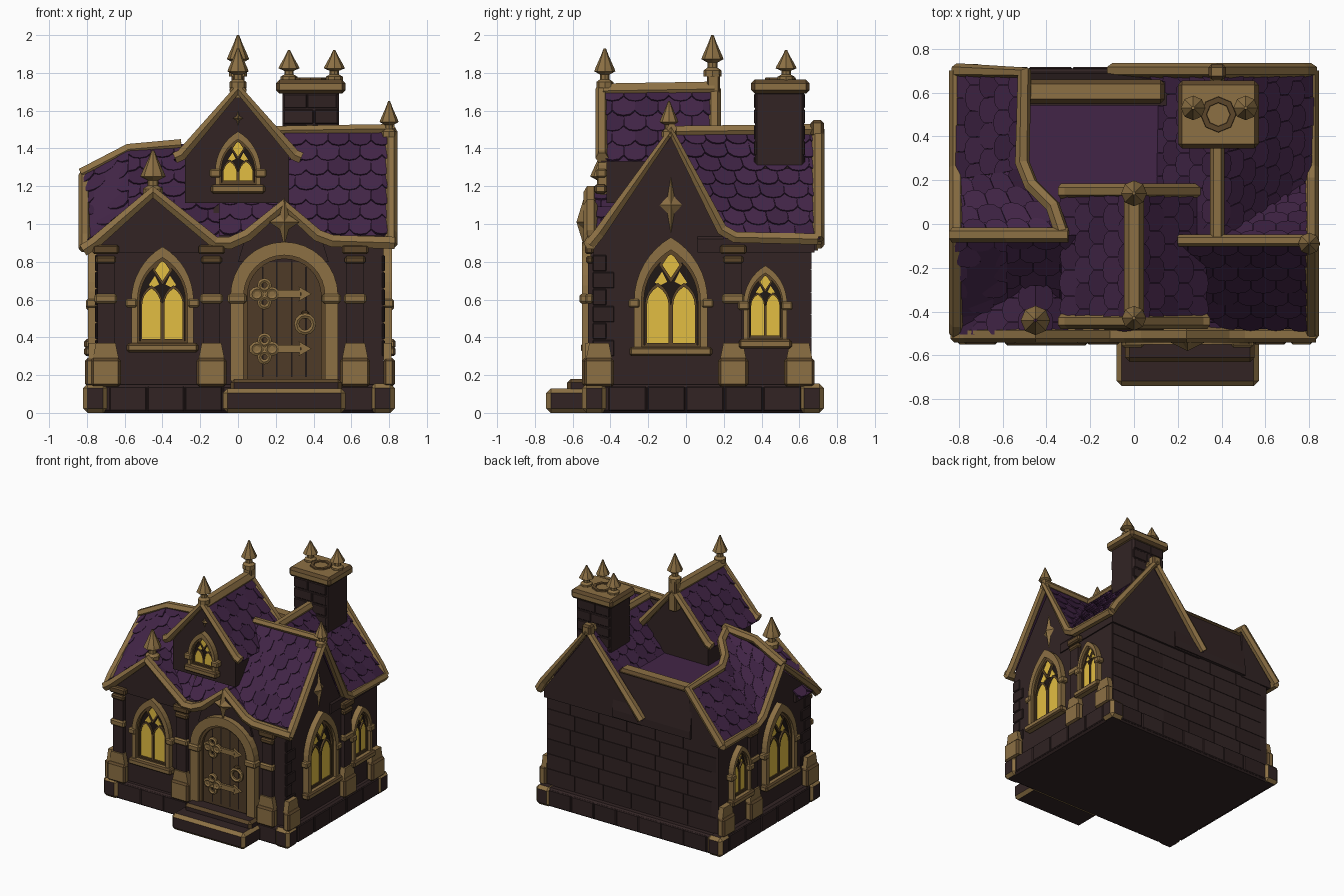
import bpy, bmesh, math, random
from mathutils import Vector as V

if "Cube" in bpy.data.objects:
    bpy.data.objects.remove(bpy.data.objects["Cube"])
random.seed(4)

def mat(name, r, g, b):
    m = bpy.data.materials.new(name)
    m.diffuse_color = [((c / 255 + .055) / 1.055) ** 2.4 for c in (r, g, b)] + [1]
    m.use_nodes = True
    m.node_tree.nodes["Principled BSDF"].inputs["Base Color"].default_value = m.diffuse_color
    return m
TAN, DTAN = mat("tan_stone", 140, 112, 68), mat("worn_tan", 92, 70, 42)
PUR, DPUR = mat("purple_tile", 66, 37, 71), mat("dark_purple_tile", 60, 33, 65)
BRN, DBRN = mat("brown_wall", 50, 36, 36), mat("dark_brown_wall", 46, 33, 33)
YEL, WOOD, BLK = mat("window_yellow", 226, 189, 66), mat("door_wood", 78, 59, 39), mat("dark_gap", 32, 24, 22)

def mesh(name, verts, faces, mats, idx=None, bevel=0):
    me = bpy.data.meshes.new(name)
    me.from_pydata([tuple(v) for v in verts], [], faces)
    for m in mats:
        me.materials.append(m)
    if idx:
        me.polygons.foreach_set("material_index", idx)
    bm = bmesh.new(); bm.from_mesh(me)
    bmesh.ops.recalc_face_normals(bm, faces=bm.faces)
    bm.to_mesh(me); bm.free()
    ob = bpy.data.objects.new(name, me)
    bpy.context.collection.objects.link(ob)
    if bevel:
        b = ob.modifiers.new("bevel", 'BEVEL')
        b.width, b.segments, b.limit_method = bevel, 1, 'ANGLE'
        b.material = len(mats) - 1
    return ob

# wall frames: (along, up, outward) -> world
FRONT = lambda u, w, d: (u, -.49 - d, w)
RIGHT = lambda u, w, d: (.77 + d, u, w)
LEFT = lambda u, w, d: (-.75 - d, u, w)
BACK = lambda u, w, d: (u, .66 + d, w)
DORMER = lambda u, w, d: (u, -.42 - d, w)

def prism(name, f, pts, d0, d1, *mats, bevel=0):
    n = len(pts)
    vs = [f(u, w, d) for d in (d0, d1) for u, w in pts]
    fs = [tuple(range(n)), tuple(range(n, 2 * n))] + [(i, (i + 1) % n, n + (i + 1) % n, n + i) for i in range(n)]
    return mesh(name, vs, fs, mats, bevel=bevel)

def fbox(name, f, u0, u1, w0, w1, d0, d1, *mats, bevel=0):
    return prism(name, f, [(u0, w0), (u1, w0), (u1, w1), (u0, w1)], d0, d1, *mats, bevel=bevel)

def box(name, x0, x1, y0, y1, z0, z1, *mats, bevel=0):
    return fbox(name, lambda u, w, d: (u, d, w), x0, x1, z0, z1, y0, y1, *mats, bevel=bevel)

def ring(name, f, outer, inner, d0, d1, m):
    n = len(outer)
    vs = [f(u, w, d) for loop, d in ((outer, d0), (outer, d1), (inner, d1), (inner, d0)) for u, w in loop]
    fs = [(k * n + i, k * n + (i + 1) % n, (k + 1) % 4 * n + (i + 1) % n, (k + 1) % 4 * n + i)
          for k in range(4) for i in range(n)]
    return mesh(name, vs, fs, [m])

def arch(c, h, z0, zs, pointed=True, n=8):
    if pointed:  # two arcs, each centred on the opposite springer
        right = [(c - h + 2 * h * math.cos(a), zs + 2 * h * math.sin(a)) for a in (i / n * math.pi / 3 for i in range(n + 1))]
    else:
        right = [(c + h * math.cos(a), zs + h * math.sin(a)) for a in (i / n * math.pi / 2 for i in range(n + 1))]
    left = [(2 * c - u, w) for u, w in right[-2::-1]]
    return [(c + h, z0)] + right + left + [(c - h, z0)]

def beam(name, pts, r=.034, m=TAN, cyclic=False):
    cu = bpy.data.curves.new(name, 'CURVE')
    cu.dimensions, cu.bevel_depth, cu.bevel_resolution, cu.use_fill_caps = '3D', r, 1, True
    sp = cu.splines.new('POLY')
    sp.points.add(len(pts) - 1)
    for p, q in zip(sp.points, pts):
        p.co = (*q, 1)
    sp.use_cyclic_u = cyclic
    tmp = bpy.data.objects.new("tmp", cu)
    bpy.context.collection.objects.link(tmp)
    me = bpy.data.meshes.new_from_object(tmp.evaluated_get(bpy.context.evaluated_depsgraph_get()))
    bpy.data.objects.remove(tmp)
    me.materials.clear(); me.materials.append(m)
    for p in me.polygons:
        p.use_smooth = False
    ob = bpy.data.objects.new(name, me)
    bpy.context.collection.objects.link(ob)

def tiles(name, a, b, c, d):
    """Roof slope a-b (eave) to d-c (top), covered in rounded shingles."""
    a, b, c, d = map(V, (a, b, c, d))
    n = (b - a).cross(d - a).normalized()
    n = n if n.z > 0 else -n
    vs, fs, idx = [a, b, c, d], [(0, 1, 2, 3)], [0]
    at = lambda u, v: (a.lerp(b, u)).lerp(d.lerp(c, u), v)
    rows = max(2, round(((d - a).length + (c - b).length) / 2 / .095))
    shape = [(-.5, 1.2), (-.5, .35), (-.3, .08), (0, 0), (.3, .08), (.5, .35), (.5, 1.2)]
    for r in range(rows):
        cols = max(1, round((at(1, r / rows) - at(0, r / rows)).length / .115))
        for k in range(cols + r % 2):
            cu, lift, s = k + (.5 if r % 2 == 0 else 0), random.uniform(.009, .015), len(vs)
            for h in (1, 0):
                for x, y in shape:
                    u = min(1, max(0, (cu + x * .98) / cols))
                    vs.append(at(u, min(1, (r + y) / rows)) + n * h * (lift if y < 1 else .003))
            fs.append(tuple(range(s, s + 7)))
            fs += [(s + i, s + i + 1, s + i + 8, s + i + 7) for i in range(6)]
            idx += [random.choice((0, 0, 1))] * 7
    mesh(name, vs, fs, [PUR, DPUR], idx)

def lathe(name, x, y, z0, h, prof, m, sides=8):
    vs = [(x + r * math.cos(2 * math.pi * i / sides), y + r * math.sin(2 * math.pi * i / sides), z0 + h * t)
          for r, t in prof for i in range(sides)]
    fs = [(k * sides + i, k * sides + (i + 1) % sides, (k + 1) * sides + (i + 1) % sides, (k + 1) * sides + i)
          for k in range(len(prof) - 1) for i in range(sides)]
    return mesh(name, vs, fs + [tuple(range(sides))], [m])

def finial(name, x, y, z0, z1, s=1):
    prof = [(.045, 0), (.045, .15), (.025, .22), (.025, .34), (.056, .42), (.05, .5), (.022, .8), (.006, 1)]
    lathe(name, x, y, z0, z1 - z0, [(r * s, t) for r, t in prof], TAN)

def star(name, f, u, w, ru, rw, d, m=TAN):
    pts = []
    for i in range(8):
        k, t = (1 if i % 2 == 0 else .42), i * math.pi / 4
        pts.append((u + ru * k * math.cos(t), w + rw * k * math.sin(t)))
    vs = [f(*p, 0) for p in pts] + [f(u, w, d)]
    mesh(name, vs, [(i, (i + 1) % 8, 8) for i in range(8)], [m])

def window(name, f, c, h, z0, top):
    zs = top - h * math.sqrt(3)
    ring(name + "_frame", f, arch(c, h, z0, zs), arch(c, h * .8, z0 + .03, zs), -.02, .045, TAN)
    ring(name + "_inner_frame", f, arch(c, h * .82, z0 + .02, zs), arch(c, h * .73, z0 + .04, zs), -.02, .025, DTAN)
    prism(name + "_backing", f, arch(c, h * .78, z0 + .02, zs), -.02, .006, BLK)
    for s in (-1, 1):  # twin lancets
        lc, lh, lz = c + s * h * .355, h * .3, zs - h * .12
        prism(name + "_pane", f, arch(lc, lh, z0 + .045, lz, n=4), 0, .012, YEL)
        ring(name + "_tracery", f, arch(lc, lh * 1.18, z0 + .035, lz, n=4), arch(lc, lh * .98, z0 + .05, lz, n=4), 0, .02, DTAN)
        side = [(c + s * h * a, zs + h * b) for a, b in ((.1, .52), (.3, .42), (.44, .5), (.24, .8))]
        prism(name + "_side_light", f, side, 0, .012, YEL)
        fbox(name + "_impost", f, c + s * h - .03, c + s * h + .03, zs - .035, zs + .01, 0, .055, TAN, bevel=.008)
    dia = lambda k: [(c + x * h * k, zs + h * (.98 + y * k)) for x, y in ((0, -.36), (.24, 0), (0, .36), (-.24, 0))]
    prism(name + "_top_light", f, dia(1), 0, .014, YEL)
    ring(name + "_top_tracery", f, dia(1.35), dia(.98), 0, .022, DTAN)
    fbox(name + "_sill", f, c - h - .025, c + h + .025, z0 - .02, z0 + .03, 0, .065, TAN, DTAN, bevel=.012)

def pilaster(name, f, u, full=True):
    fbox(name + "_foot", f, u - .08, u + .08, .14, .29, 0, .06, TAN, DTAN, bevel=.014)
    prism(name + "_taper", f, [(u - .07, .28), (u + .07, .28), (u + .052, .37), (u - .052, .37)], 0, .042, TAN)
    if full:
        fbox(name + "_shaft", f, u - .045, u + .045, .36, .82, 0, .03, BRN)
        fbox(name + "_band", f, u - .06, u + .06, .58, .63, 0, .045, TAN, bevel=.01)
        fbox(name + "_neck", f, u - .055, u + .055, .79, .83, 0, .04, DTAN, bevel=.01)
        fbox(name + "_capital", f, u - .07, u + .07, .84, .89, 0, .045, DTAN, bevel=.01)

# plinth, corner stones and steps
box("plinth", -.8, .81, -.53, .71, 0, .15, BRN, bevel=.015)
for x in (-.755, .765):
    for y in (-.485, .665):
        box("plinth_corner", x - .065, x + .065, y - .065, y + .065, 0, .155, BRN, TAN, bevel=.024)
for i in range(7):
    x = -.68 + i * .2
    for y in (-.53, .71):
        box("plinth_block", x, x + .196, y - .007, y + .007, .01, .14, random.choice((BRN, DBRN)), bevel=.006)
for i in range(5):
    y = -.41 + i * .205
    for x in (-.805, .815):
        box("plinth_side_block", x - .007, x + .007, y, y + .2, .01, .14, random.choice((BRN, DBRN)), bevel=.006)
box("lower_step", -.08, .57, -.74, -.5, 0, .13, BRN, TAN, bevel=.024)
box("upper_step", -.04, .55, -.63, -.5, .1, .18, BRN, DTAN, bevel=.02)

# walls and gables
box("walls", -.75, .77, -.49, .66, .1, .9, BRN)
prism("right_gable", RIGHT, [(-.49, .85), (.2, .85), (.2, .92), (-.08, 1.46), (-.49, .9)], -.9, 0, BRN)
prism("left_gable", LEFT, [(-.49, .85), (.2, .85), (.2, .9), (-.05, 1.24), (-.49, .88)], -.35, 0, BRN)
prism("back_gable", BACK, [(-.08, .85), (.78, .85), (.78, .92), (.38, 1.47), (-.08, .91)], -.6, .02, BRN)
prism("left_back_half_gable", BACK, [(-.78, .85), (-.5, .85), (-.5, 1.24), (-.78, .9)], -.5, .01, BRN)
prism("front_left_gable", FRONT, [(-.77, .85), (-.13, .85), (-.13, .9), (-.45, 1.16), (-.77, .9)], -.2, .01, BRN)
prism("door_gable", FRONT, [(.0, .8), (.48, .8), (.45, .9), (.24, 1.07), (.03, .9)], -.2, .015, BRN)
for r in range(6):  # stone courses on the back wall
    for k in range(6):
        x = -.73 + k * .25 + (r % 2) * .04
        fbox("back_course", BACK, x, min(x + .245, .765), .16 + r * .12, .277 + r * .12, 0, .005, random.choice((BRN, BRN, DBRN)))
for x in (-.75, .77):  # corner quoins
    for r in range(6):
        box("quoin", x - .008, x + .008, -.496, -.38 - r % 2 * .04, .3 + r * .09, .385 + r * .09, DBRN, bevel=.005)

# flat roof behind the ridge with its parapet
box("flat_roof", -.52, .3, -.05, .6, .85, 1.17, PUR)
prism("parapet", RIGHT, [(.69, .86), (.69, .92), (.65, 1.22), (.54, 1.22), (.54, .86)], -1.29, -.6, BRN)
box("parapet_cap", -.52, .14, .55, .66, 1.2, 1.245, TAN, DTAN, bevel=.02)
mesh("curved_roof_wall", [(-.3, -.05, 1.42), (-.5, .25, 1.27), (-.5, .25, 1.1), (-.3, -.05, 1.1)], [(0, 1, 2, 3)], [BRN])

# shingled slopes
tiles("front_slope_right", (-.1, -.48, .94), (.82, -.48, .94), (.82, -.08, 1.49), (-.1, -.08, 1.49))
tiles("front_slope_left", (-.58, -.47, .93), (-.1, -.47, .93), (-.1, -.05, 1.43), (-.58, -.05, 1.41))
tiles("front_slope_left_end", (-.82, -.47, .91), (-.58, -.47, .93), (-.58, -.05, 1.41), (-.82, -.05, 1.27))
tiles("right_gable_back_slope", (.81, .22, .92), (.38, .22, .92), (.38, -.08, 1.49), (.81, -.08, 1.49))
tiles("east_slope", (.83, .2, .92), (.83, .71, .92), (.38, .71, 1.49), (.38, -.08, 1.49))
tiles("west_slope", (-.1, .7, .9), (-.1, -.05, .9), (.38, -.05, 1.49), (.38, .7, 1.49))
tiles("left_west_slope", (-.83, .7, .88), (-.83, .2, .88), (-.5, .25, 1.27), (-.5, .69, 1.25))
tiles("left_gable_back_slope", (-.82, .2, .89), (-.5, .25, 1.27), (-.3, -.05, 1.43), (-.82, -.05, 1.26))
for c, h, z0, z1 in ((-.45, .36, .89, 1.18), (.24, .23, .9, 1.09)):
    for s in (-1, 1):
        tiles("front_gable_slope", (c + s * h, -.505, z0), (c + s * h, -.28, z0), (c, -.28, z1), (c, -.505, z1))

# dormer
prism("dormer_walls", DORMER, [(-.28, 1.11), (.27, 1.11), (.27, 1.36), (0, 1.7), (-.28, 1.36)], -.54, 0, BRN)
for s in (-1, 1):
    tiles("dormer_slope", (s * .33, -.45, 1.33), (s * .33, .15, 1.33), (0, .15, 1.725), (0, -.45, 1.725))
for y in (-.445, .15):
    beam("dormer_verge", [(-.335, y, 1.35), (-.3, y, 1.365), (0, y, 1.715), (.3, y, 1.365), (.335, y, 1.35)])
beam("dormer_ridge", [(0, -.44, 1.705), (0, .15, 1.715)], .045)
finial("dormer_front_finial", 0, -.43, 1.72, 1.93)
box("dormer_back_post", -.035, .035, .11, .18, 1.55, 1.8, TAN, DTAN, bevel=.01)
finial("dormer_back_finial", 0, .14, 1.78, 2.0, 1.05)
window("dormer_window", DORMER, 0, .12, 1.18, 1.49)
star("dormer_diamond", DORMER, 0, 1.56, .026, .04, .02)

# stone trims along eaves, verges and ridges
beam("front_trim", [(x, -.505, z) for x, z in ((-.82, .86), (-.76, .9), (-.45, 1.17), (-.12, .9), (-.04, .9),
     (.05, .94), (.24, 1.1), (.42, .94), (.5, .91), (.83, .9))], .037)
beam("right_trim", [(.81, y, z) for y, z in ((-.51, .89), (-.46, .95), (-.08, 1.49), (.19, .97), (.26, .93), (.7, .92))])
beam("back_gable_trim", [(.81, .7, .92), (.77, .7, .99), (.38, .7, 1.5), (-.1, .7, .91)])
beam("left_trim", [(-.81, y, z) for y, z in ((-.5, .87), (-.45, .93), (-.05, 1.26), (.18, .93), (.26, .89), (.7, .89))])
beam("left_back_curved_trim", [(-.81, .7, .89), (-.5, .69, 1.26), (-.51, .28, 1.28), (-.47, .18, 1.32), (-.37, .08, 1.38), (-.33, -.04, 1.41)])
beam("left_ridge", [(-.3, -.05, 1.42), (-.58, -.05, 1.395), (-.83, -.05, 1.265)])
beam("right_ridge", [(.2, -.075, 1.495), (.83, -.075, 1.505)], .028)
beam("cross_ridge", [(.38, -.06, 1.49), (.38, .7, 1.5)], .034)
finial("front_gable_finial", -.45, -.44, 1.15, 1.39, 1.2)
finial("right_gable_finial", .8, -.09, 1.46, 1.65, .9)
box("back_gable_knob", .34, .42, .66, .73, 1.46, 1.55, TAN, DTAN, bevel=.015)

# chimney
box("chimney", .235, .535, .365, .625, 1.0, 1.7, BRN, bevel=.012)
for r in range(5):
    for s in range(2):
        x = .24 + s * (.165 if r % 2 else .125)
        w = .125 if s == r % 2 else .16
        box("chimney_brick", x, min(x + w, .53), .36, .63, 1.28 + r * .083, 1.358 + r * .083, random.choice((BRN, DBRN)), bevel=.006)
box("chimney_cap", .2, .57, .345, .655, 1.69, 1.765, TAN, DTAN, bevel=.02)
lathe("chimney_pot", .385, .5, 1.75, .025, [(.085, 0), (.08, 1), (.055, 1), (.05, .4)], DTAN)
lathe("chimney_flue", .385, .5, 1.766, .002, [(.055, 0), (.055, 1), (.001, 1)], TAN)
for x in (.27, .51):
    finial("chimney_finial", x, .53, 1.755, 1.92)

# windows, gable stars and pilasters
window("front_window", FRONT, -.4, .165, .34, .88)
for side, f in (("right", RIGHT), ("left", LEFT)):
    window(side + "_large_window", f, -.08, .195, .32, .93)
    window(side + "_small_window", f, .42, .115, .36, .78)
    if f is RIGHT:
        star("right_gable_star", f, -.08, 1.1, .06, .15, .03)
    pilaster(side + "_pilaster", f, .25)
    pilaster(side + "_front_foot", f, -.46, False)
    pilaster(side + "_back_foot", f, .6, False)
for u in (-.7, -.14, .62):
    pilaster("front_pilaster", FRONT, u)

# arched door
ring("door_surround", FRONT, arch(.245, .285, .17, .62, False), arch(.245, .215, .17, .62, False), -.02, .06, TAN)
ring("door_inner_surround", FRONT, arch(.245, .225, .17, .62, False), arch(.245, .195, .17, .62, False), -.02, .04, DTAN)
prism("door", FRONT, arch(.245, .2, .17, .62, False), -.02, .015, WOOD)
for u in (.13, .205, .285, .36):
    fbox("plank_gap", FRONT, u - .004, u + .004, .19, .62 + math.sqrt(.19 ** 2 - (u - .245) ** 2), .0, .018, BLK)
for s in (-1, 1):
    fbox("door_impost", FRONT, .245 + s * .25 - .05, .245 + s * .25 + .05, .58, .63, 0, .075, TAN, bevel=.01)
star("door_keystone_star", lambda u, w, d: FRONT(u, w, d + .05), .245, 1.01, .08, .13, .04)
circle = lambda u, w, r, d: [FRONT(u + r * math.cos(i * math.pi / 6), w + r * math.sin(i * math.pi / 6), d) for i in range(12)]
for w in (.34, .63):
    fbox("hinge_strap", FRONT, .06, .33, w - .02, w + .02, .01, .032, TAN)
    prism("hinge_tip", FRONT, [(.32, w - .04), (.39, w), (.32, w + .04), (.335, w)], .01, .032, TAN)
    for u, dw in ((.14, .045), (.14, -.045), (.1, 0), (.18, 0)):
        beam("hinge_curl", circle(u, w + dw, .026, .027), .014, TAN, True)
beam("door_ring", circle(.355, .47, .045, .035), .015, TAN, True)
fbox("ring_mount", FRONT, .335, .375, .5, .54, .01, .045, DTAN, bevel=.008)
